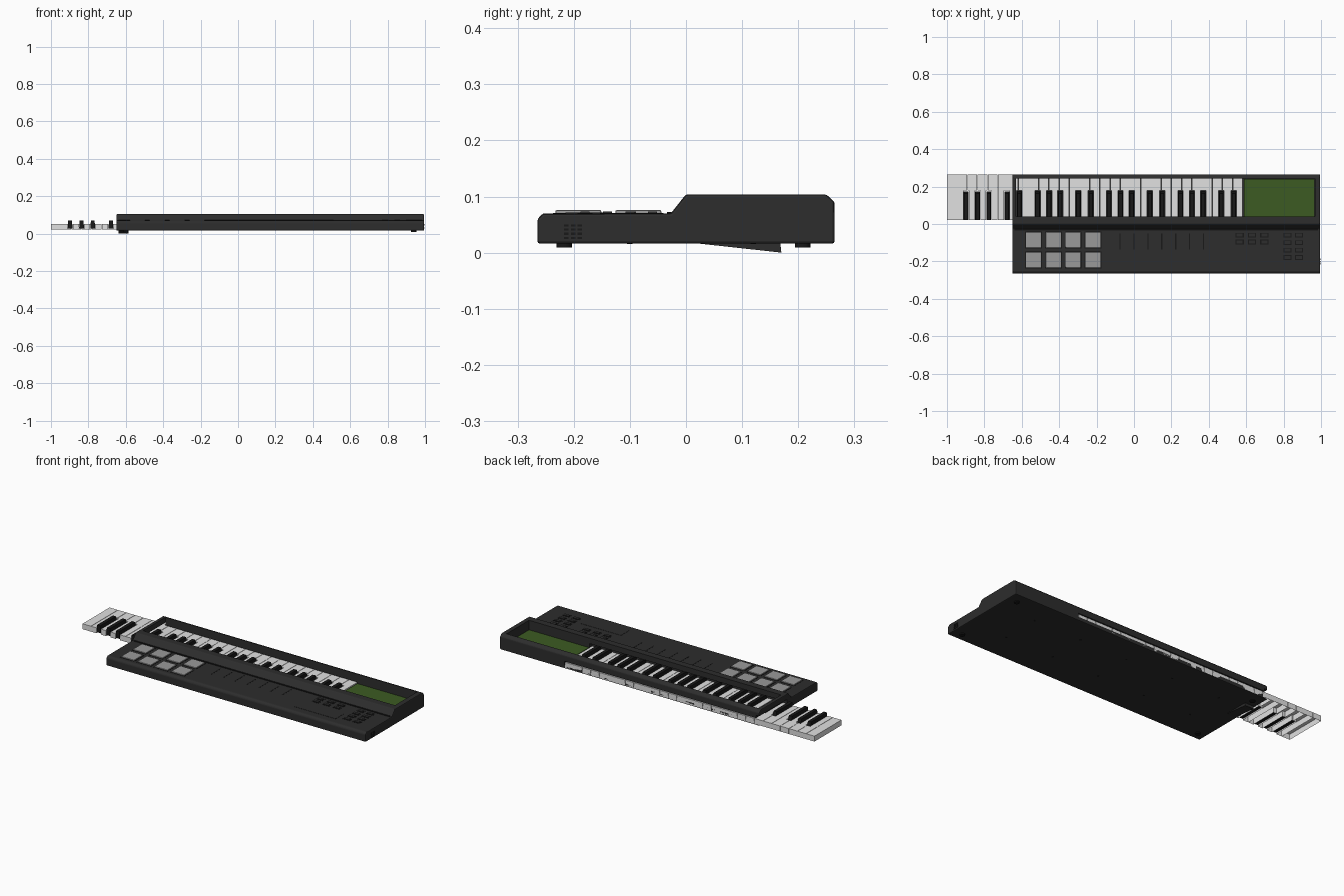
import bpy, bmesh, math
from mathutils import Matrix

cube = bpy.data.objects.get("Cube")
if cube:
    bpy.data.objects.remove(cube)


def material(name, rgb):
    m = bpy.data.materials.new(name)
    m.use_nodes = True
    m.diffuse_color = (*rgb, 1)
    bsdf = m.node_tree.nodes["Principled BSDF"]
    bsdf.inputs["Base Color"].default_value = (*rgb, 1)
    bsdf.inputs["Roughness"].default_value = 0.6
    return m


CASE = material("charcoal plastic", (0.026, 0.026, 0.026))
BLACK = material("black plastic", (0.009, 0.009, 0.009))
WHITE = material("white key plastic", (0.75, 0.75, 0.75))
PAD = material("grey rubber", (0.32, 0.32, 0.32))
GREEN = material("circuit green", (0.045, 0.105, 0.016))


def finish(bm, name, mat):
    bmesh.ops.recalc_face_normals(bm, faces=bm.faces)
    me = bpy.data.meshes.new(name)
    bm.to_mesh(me)
    bm.free()
    ob = bpy.data.objects.new(name, me)
    bpy.context.collection.objects.link(ob)
    me.materials.append(mat)
    return ob


def add_box(bm, x, y, z, taper=1.0):
    """Box from three (low, high) ranges; taper narrows the top."""
    c = [sum(r) / 2 for r in (x, y, z)]
    s = [r[1] - r[0] for r in (x, y, z)]
    verts = bmesh.ops.create_cube(bm, size=1)["verts"]
    for v in verts:
        k = taper if v.co.z > 0 else 1
        v.co = (c[0] + v.co.x * s[0] * k, c[1] + v.co.y * s[1], c[2] + v.co.z * s[2])
    return verts


def box(name, mat, x, y, z):
    bm = bmesh.new()
    add_box(bm, x, y, z)
    return finish(bm, name, mat)


def add_prism(bm, points, offset):
    face = bm.faces.new([bm.verts.new(p) for p in points])
    ext = bmesh.ops.extrude_face_region(bm, geom=[face])["geom"]
    bmesh.ops.translate(bm, vec=offset, verts=[g for g in ext if isinstance(g, bmesh.types.BMVert)])
    return face


def apply_mods(ob):
    bpy.context.view_layer.objects.active = ob
    for m in list(ob.modifiers):
        bpy.ops.object.modifier_apply(modifier=m.name)


def bevel(ob, width, segments=2):
    m = ob.modifiers.new("bevel", 'BEVEL')
    m.width, m.segments, m.limit_method = width, segments, 'ANGLE'
    m.angle_limit = math.radians(35)


LEFT, RIGHT = -0.65, 0.995
KEY_END = 0.583
PITCH = (KEY_END + 1) / 29

# Case: side profile stretched across the width, then hollowed for the keybed
profile = [(-0.265, 0.016), (0.265, 0.016), (0.265, 0.09), (0.25, 0.104),
           (0.0, 0.104), (-0.027, 0.07), (-0.255, 0.07), (-0.265, 0.06)]
bm = bmesh.new()
add_prism(bm, [(LEFT, y, z) for y, z in profile], (RIGHT - LEFT, 0, 0))
case = finish(bm, "case", CASE)
bevel(case, 0.005)
cuts = [((-0.63, 0.967), (0.04, 0.242), (0.02, 0.2)),      # top opening
        ((-0.7, KEY_END + 0.002), (0.016, 0.243), (0.0195, 0.073)),  # key channel
        ((-0.7, -0.629), (0.017, 0.3), (0.0192, 0.0725)),  # side exit
        ((-0.64, KEY_END + 0.001), (0.2, 0.31), (0.036, 0.057))]  # rear slot
for cut in cuts:
    cutter = box("cutter", CASE, *cut)
    cutter.hide_render = True
    m = case.modifiers.new("cut", 'BOOLEAN')
    m.operation, m.solver, m.object = 'DIFFERENCE', 'EXACT', cutter
    apply_mods(case)
    bpy.data.objects.remove(cutter)

# Keys: five sharps in each group of seven naturals
shift = {2: -0.007, 3: 0, 4: 0.005, 6: -0.007, 0: 0.005}
sharps = {k: -1 + k * PITCH + shift[k % 7] for k in range(1, 29) if k % 7 in shift}
Y0, Y1, NOTCH = 0.021, 0.265, 0.178
white, black = bmesh.new(), bmesh.new()
for i in range(29):
    x0, x1 = -1 + i * PITCH, -1 + (i + 1) * PITCH - 0.002
    a = sharps[i] + 0.0145 if i in sharps else x0
    b = sharps[i + 1] - 0.0145 if i + 1 in sharps else x1
    outline = [(x0, Y1), (x1, Y1)]
    outline += [(x1, NOTCH), (b, NOTCH), (b, Y0)] if b < x1 else [(x1, Y0)]
    outline += [(a, Y0), (a, NOTCH), (x0, NOTCH)] if a > x0 else [(x0, Y0)]
    bottom = add_prism(white, [(x, y, 0.021) for x, y in outline], (0, 0, 0.031))
    if bottom.is_valid:
        bmesh.ops.delete(white, geom=[bottom], context='FACES_ONLY')
for x in sharps.values():
    for v in add_box(black, (x - 0.013, x + 0.013), (Y0, 0.175), (0.028, 0.07), 0.75):
        if v.co.z > 0.05 and v.co.y > 0.1:
            v.co.y -= 0.012
finish(white, "white_keys", WHITE)
finish(black, "black_keys", BLACK)

# Circuit board beside the keys
box("circuit_board", GREEN, (KEY_END + 0.004, 0.966), (0.041, 0.241), (0.042, 0.05))

# Rubber pads in two rows of four
bm = bmesh.new()
frames = bmesh.new()
for col in range(4):
    for y in (-0.085, -0.192):
        x = -0.537 + col * 0.106
        add_box(bm, (x - 0.041, x + 0.041), (y - 0.041, y + 0.041), (0.066, 0.076))
        add_box(frames, (x - 0.045, x + 0.045), (y - 0.045, y + 0.045), (0.066, 0.0708))
pads = finish(bm, "pads", PAD)
bevel(pads, 0.003)
apply_mods(pads)
finish(frames, "pad_frames", BLACK)

# Buttons with dark surrounds
spots = [(0.565 + 0.066 * i, y) for i in range(3) for y in (-0.06, -0.097)]
spots += [(x, -0.06 - 0.04 * j) for x in (0.82, 0.882) for j in range(4)]
caps, rims = bmesh.new(), bmesh.new()
for x, y in spots:
    add_box(rims, (x - 0.022, x + 0.022), (y - 0.013, y + 0.013), (0.066, 0.071))
    add_box(caps, (x - 0.016, x + 0.016), (y - 0.008, y + 0.008), (0.066, 0.0735))
finish(rims, "button_rims", BLACK)
finish(caps, "button_caps", CASE)

# Slider slots
bm = bmesh.new()
for i in range(7):
    x = -0.075 + i * 0.0745
    add_box(bm, (x - 0.003, x + 0.003), (-0.135, -0.05), (0.066, 0.0706))
finish(bm, "slider_slots", BLACK)

# Raised panel and the seam below the ridge
box("control_panel", CASE, (0.51, 0.77), (-0.215, -0.14), (0.066, 0.0712))
box("ridge_seam", BLACK, (LEFT + 0.01, RIGHT - 0.01), (-0.034, -0.026), (0.066, 0.0725))

# Grille of small slots on the left end
bm = bmesh.new()
for i in range(3):
    for j in range(4):
        y, z = -0.213 + 0.012 * i, 0.026 + 0.0075 * j
        add_box(bm, (RIGHT - 0.004, RIGHT + 0.002), (y - 0.004, y + 0.004), (z - 0.002, z + 0.002))
finish(bm, "end_grille", BLACK)


def discs(name, mat, places, radius, z0, z1):
    bm = bmesh.new()
    for x, y in places:
        bmesh.ops.create_cone(bm, cap_ends=True, segments=20, radius1=radius, radius2=radius,
                              depth=z1 - z0, matrix=Matrix.Translation((x, y, (z0 + z1) / 2)))
    ob = finish(bm, name, mat)
    bpy.ops.object.select_all(action='DESELECT')
    ob.select_set(True)
    bpy.context.view_layer.objects.active = ob
    bpy.ops.object.shade_smooth_by_angle()


# Underside: feet, screws and the tilted flap
discs("feet", BLACK, [(x, y) for x in (-0.6, 0.94) for y in (-0.217, 0.208)], 0.014, 0.0095, 0.018)
discs("screws", BLACK, [(-0.45 + 0.3 * i, y) for i in range(5) for y in (-0.1, 0.12)], 0.005, 0.015, 0.018)
bm = bmesh.new()
add_prism(bm, [(-0.64, y, z) for y, z in ((0.015, 0.017), (0.17, 0.0), (0.168, 0.017))], (0.055, 0, 0))
finish(bm, "flap", CASE)
